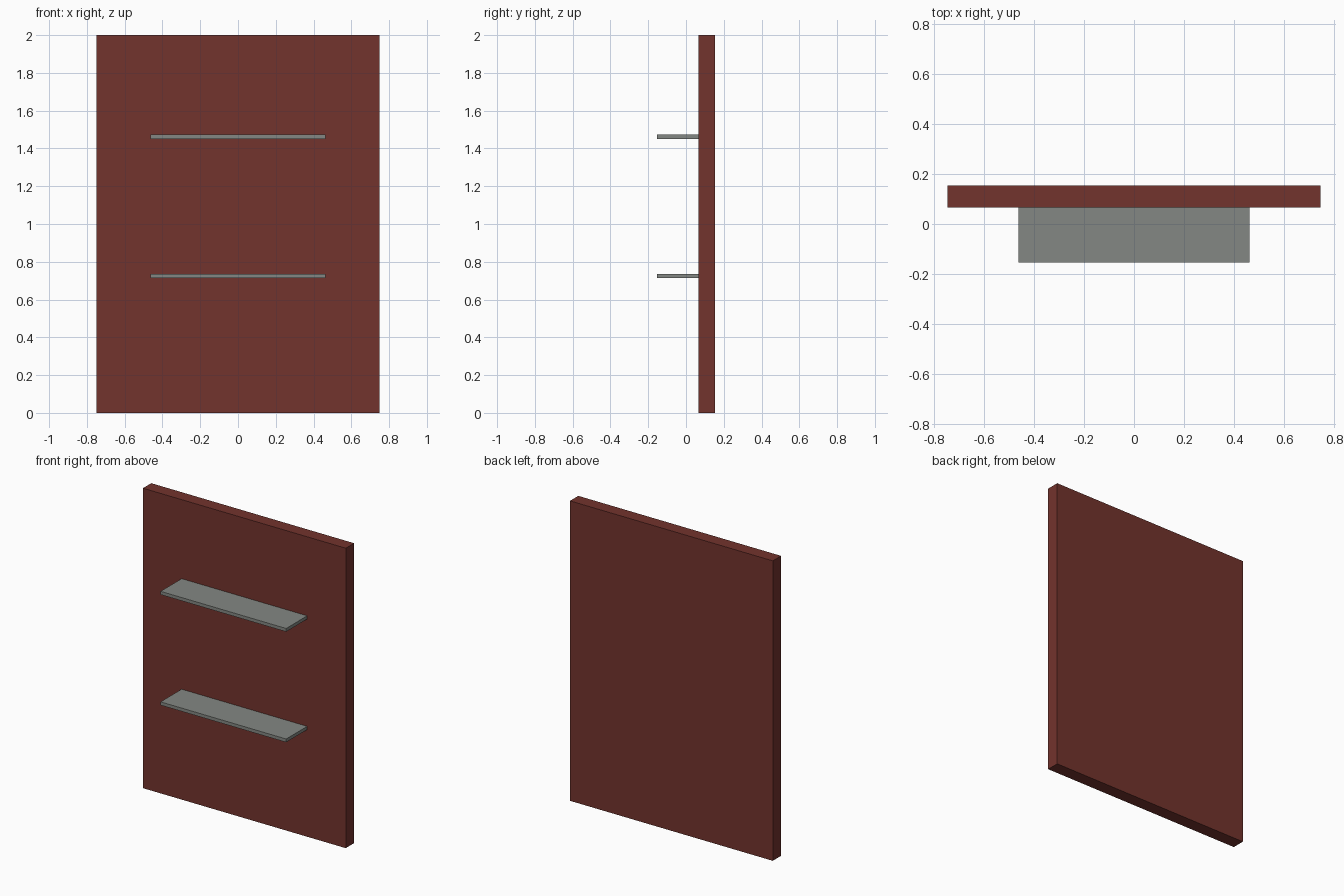
import bpy

if "Cube" in bpy.data.objects:
    bpy.data.objects.remove(bpy.data.objects["Cube"])


def material(name, rgb):
    m = bpy.data.materials.new(name)
    m.diffuse_color = (*rgb, 1.0)
    m.use_nodes = True
    m.node_tree.nodes["Principled BSDF"].inputs["Base Color"].default_value = m.diffuse_color
    return m


def box(name, lo, hi, mat):
    """Axis-aligned box between two corners."""
    bpy.ops.mesh.primitive_cube_add(size=1)
    ob = bpy.context.object
    ob.name = name
    ob.location = [(a + b) / 2 for a, b in zip(lo, hi)]
    ob.scale = [b - a for a, b in zip(lo, hi)]
    bpy.ops.object.transform_apply(location=True, rotation=True, scale=True)
    ob.data.materials.append(mat)
    return ob


red_brown = material("red brown", (0.171, 0.033, 0.026))
grey = material("grey", (0.23, 0.245, 0.227))

# Upright back panel
box("back_panel", (-0.748, 0.067, 0), (0.748, 0.154, 2), red_brown)

# Two shelves fixed to the front of the panel
for name, z in (("lower_shelf", 0.714), ("upper_shelf", 1.451)):
    box(name, (-0.463, -0.154, z), (0.463, 0.067, z + 0.022), grey)
